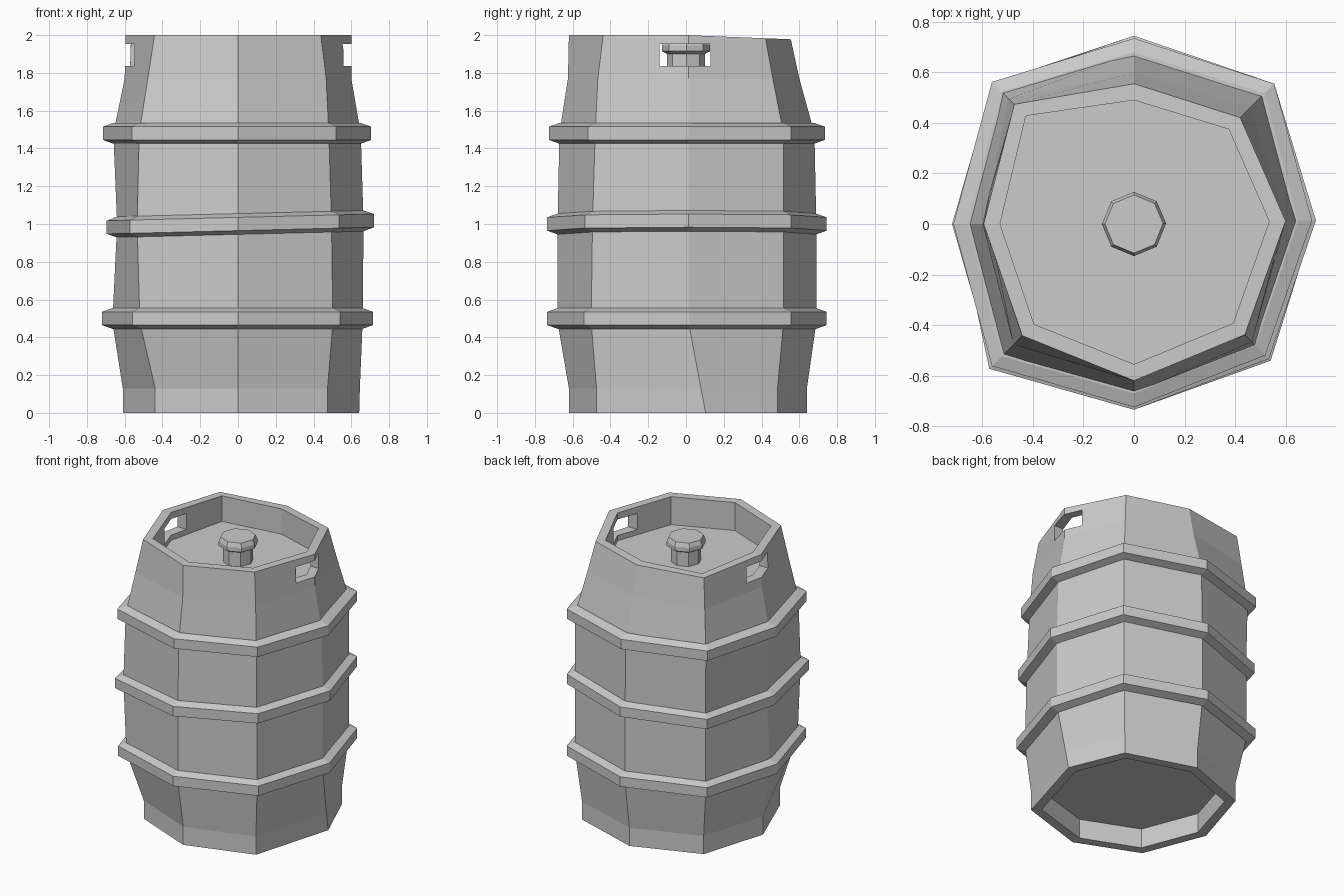
import bpy, bmesh, math

if "Cube" in bpy.data.objects:
    bpy.data.objects.remove(bpy.data.objects["Cube"])

# hand-cut octagon radii per height: right, back-right, back, back-left, left, front-left, front, front-right
BASE = [.65, .685, .64, .66, .61, .62, .62, .67]
BELLY = [.66, .73, .69, .735, .665, .735, .68, .71]
WAIST = [.665, .73, .69, .73, .64, .755, .68, .70]
UPPER = [.65, .73, .68, .74, .66, .74, .67, .68]
SHOULDER = [.60, .65, .60, .70, .60, .675, .625, .66]
RIM = [.60, .595, .555, .67, .595, .625, .62, .62]


def ring(radii, z, grow=0.0, tilt_x=0.0, tilt_y=0.0):
    pts = []
    for i, r in enumerate(radii):
        a = i * math.pi / 4
        if i == 0:  # right corner drifts backwards near the foot
            a += 0.14 * max(0, 1 - z / .48) + .02
        x, y = (r + grow) * math.cos(a), (r + grow) * math.sin(a)
        pts.append((x, y, z + tilt_x * x + tilt_y * max(0, y)))
    return pts


def loft(name, rings, closed=False):
    bm = bmesh.new()
    loops = [[bm.verts.new(p) for p in r] for r in rings]
    pairs = list(zip(loops, loops[1:]))
    if closed:
        pairs.append((loops[-1], loops[0]))
    else:
        bm.faces.new(loops[0])
        bm.faces.new(loops[-1])
    for a, b in pairs:
        for i in range(8):
            j = (i + 1) % 8
            bm.faces.new((a[i], a[j], b[j], b[i]))
    bmesh.ops.recalc_face_normals(bm, faces=bm.faces)
    mesh = bpy.data.meshes.new(name)
    bm.to_mesh(mesh)
    bm.free()
    obj = bpy.data.objects.new(name, mesh)
    bpy.context.collection.objects.link(obj)
    return obj


# keg shell: recessed underside, bulging wall, recessed lid
body = loft("keg_body", [
    ring(BASE, .14, -.07), ring(BASE, 0, -.07), ring(BASE, 0), ring(BASE, .13),
    ring(BELLY, .48), ring(WAIST, 1.0), ring(UPPER, 1.48), ring(SHOULDER, 1.77),
    ring(RIM, 2.0, 0, 0, -.04), ring(RIM, 2.0, -.065, 0, -.04), ring(RIM, 1.80, -.065)])

# hand holes through both sides of the rim
bpy.ops.mesh.primitive_cube_add(size=1, location=(0, -.005, 1.895))
cutter = bpy.context.object
cutter.name = "hand_hole_cutter"
cutter.scale = (2, .27, .115)
cutter.hide_render = True
mod = body.modifiers.new("hand_holes", 'BOOLEAN')
mod.operation = 'DIFFERENCE'
mod.solver = 'EXACT'
mod.object = cutter
bpy.context.view_layer.objects.active = body
bpy.ops.object.modifier_apply(modifier=mod.name)
bpy.data.objects.remove(cutter)

# three bevelled hoops
for name, radii, z, tilt in (("lower_hoop", BELLY, .50, 0),
                             ("middle_hoop", WAIST, 1.0, .025),
                             ("upper_hoop", UPPER, 1.48, 0)):
    loft(name, [ring(radii, z + dz, g, tilt) for g, dz in
                ((-.04, -.055), (.0, -.055), (.055, -.035), (.055, .035), (.0, .055), (-.04, .055))],
         closed=True)

# filler valve on the lid
loft("valve", [ring([r] * 8, z) for r, z in
               ((.10, 1.795), (.10, 1.90), (.127, 1.915), (.127, 1.945), (.115, 1.975))])
